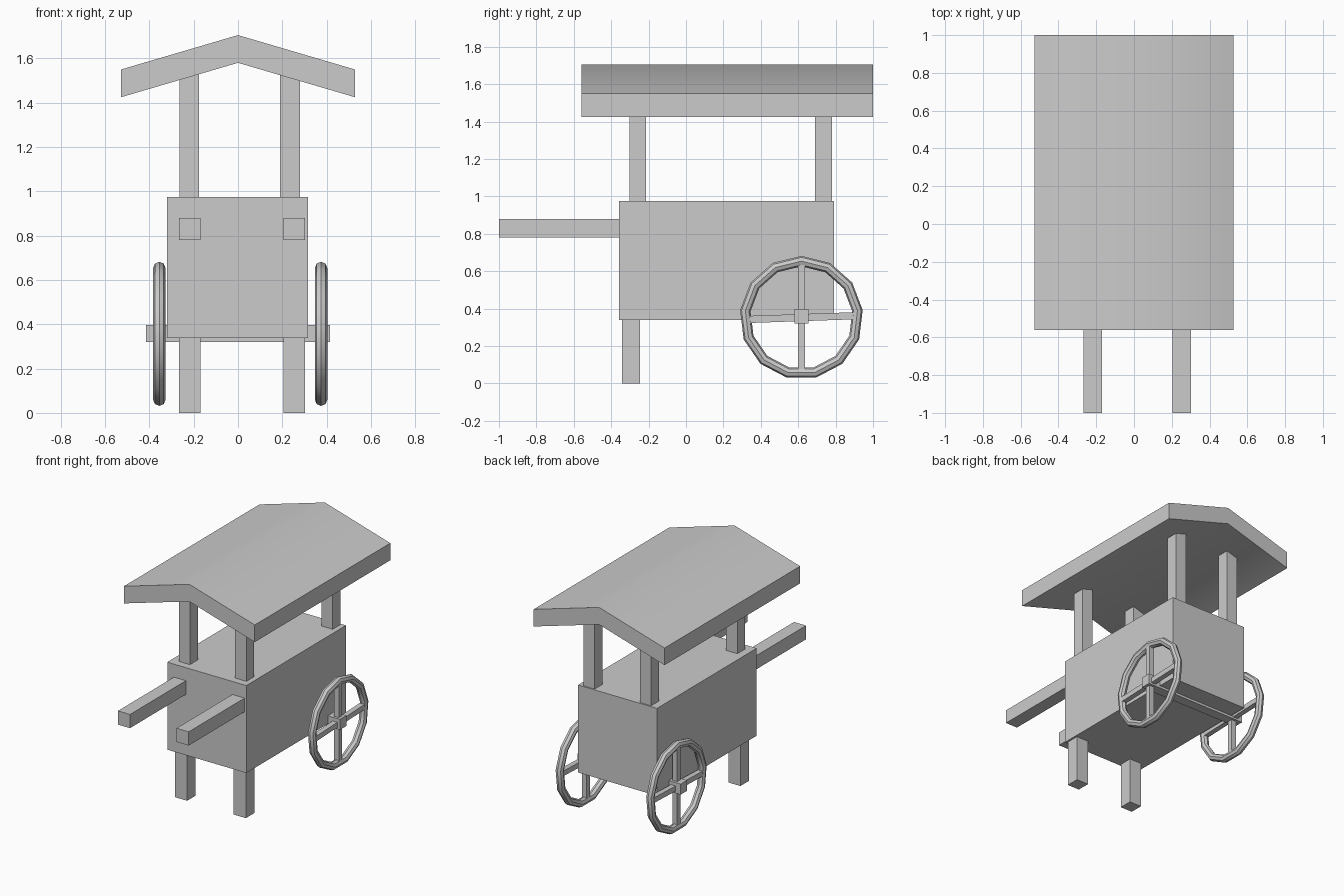
import bpy, bmesh
from math import radians, pi
from mathutils import Matrix

if "Cube" in bpy.data.objects:
    bpy.data.objects.remove(bpy.data.objects["Cube"])


def finish(name, bm, smooth=False):
    bmesh.ops.recalc_face_normals(bm, faces=bm.faces)
    mesh = bpy.data.meshes.new(name)
    bm.to_mesh(mesh)
    bm.free()
    obj = bpy.data.objects.new(name, mesh)
    bpy.context.collection.objects.link(obj)
    if smooth:
        bpy.ops.object.select_all(action='DESELECT')
        bpy.context.view_layer.objects.active = obj
        obj.select_set(True)
        bpy.ops.object.shade_smooth_by_angle(angle=radians(40))
    return obj


def box(name, x, y, z, tilt=0.0):
    """Box from (min, max) ranges, optionally tilted about its own x axis."""
    ranges = (x, y, z)
    centre = [(a + b) / 2 for a, b in ranges]
    size = [b - a for a, b in ranges]
    bm = bmesh.new()
    m = (Matrix.Translation(centre) @ Matrix.Rotation(tilt, 4, 'X')
         @ Matrix.Diagonal((*size, 1)))
    bmesh.ops.create_cube(bm, size=1, matrix=m)
    return finish(name, bm)


# Cart body
box("body", (-0.32, 0.317), (-0.357, 0.79), (0.338, 0.975))

# Gabled roof: chevron profile extruded along y
profile = [(-0.527, 1.425), (0, 1.58), (0.527, 1.425),
           (0.527, 1.55), (0, 1.705), (-0.527, 1.55)]
bm = bmesh.new()
front = [bm.verts.new((x, -0.56, z)) for x, z in profile]
back = [bm.verts.new((x, 1.0, z)) for x, z in profile]
for i in range(6):
    j = (i + 1) % 6
    bm.faces.new((front[i], front[j], back[j], back[i]))
for ring in (front, back):
    bm.faces.new((ring[0], ring[1], ring[4], ring[5]))
    bm.faces.new((ring[1], ring[2], ring[3], ring[4]))
finish("roof", bm, smooth=True)

# Roof posts
for side, x in (("left", (-0.265, -0.175)), ("right", (0.19, 0.28))):
    for end, y in (("front", (-0.303, -0.213)), ("back", (0.69, 0.78))):
        box(f"{end}_{side}_post", x, y, (0.97, 1.55))

# Push handles and front legs
for side, x in (("left", (-0.267, -0.17)), ("right", (0.205, 0.303))):
    box(f"{side}_handle", x, (-1.0, -0.34), (0.78, 0.88))
    box(f"{side}_leg", x, (-0.342, -0.245), (0.0, 0.345))

# Axle, its ends form the wheel hubs
WY, WZ = 0.617, 0.352
box("axle", (-0.415, 0.415), (WY - 0.037, WY + 0.037), (0.32, 0.397))

# Wheels: 13-sided rims with crossed spokes
for side, x in (("left", -0.355), ("right", 0.375)):
    bpy.ops.mesh.primitive_torus_add(
        location=(x, WY, WZ), rotation=(0, -pi / 2, 0),
        major_segments=13, minor_segments=8,
        major_radius=0.302, minor_radius=0.028)
    rim = bpy.context.object
    rim.name = f"{side}_wheel_rim"
    bpy.ops.object.shade_smooth_by_angle(angle=radians(40))
    xs = (x - 0.019, x + 0.019)
    box(f"{side}_vertical_spoke", xs, (WY - 0.019, WY + 0.019),
        (WZ - 0.295, WZ + 0.3))
    box(f"{side}_cross_spoke", xs, (WY - 0.295, WY + 0.295),
        (WZ - 0.019, WZ + 0.019), tilt=radians(2))
